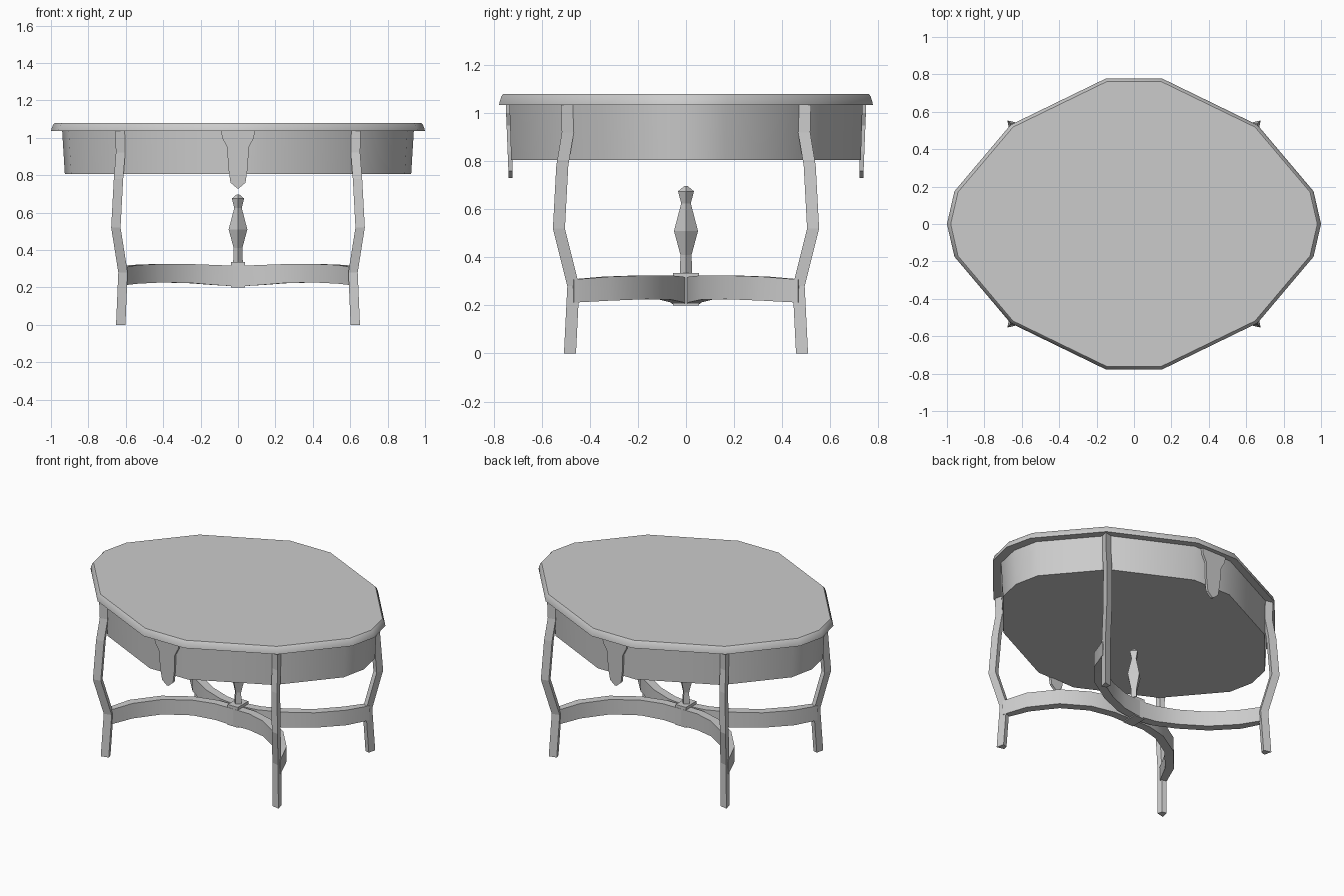
import bpy, bmesh, math
from mathutils import Vector

if "Cube" in bpy.data.objects:
    bpy.data.objects.remove(bpy.data.objects["Cube"])


def loft(name, rings, smooth=None):
    """Skin a list of equal-length closed rings and cap both ends."""
    bm = bmesh.new()
    vr = [[bm.verts.new(p) for p in ring] for ring in rings]
    n = len(rings[0])
    for a, b in zip(vr, vr[1:]):
        for i in range(n):
            j = (i + 1) % n
            bm.faces.new((a[i], a[j], b[j], b[i]))
    bm.faces.new(vr[0][::-1])
    bm.faces.new(vr[-1])
    bmesh.ops.recalc_face_normals(bm, faces=bm.faces)
    me = bpy.data.meshes.new(name)
    bm.to_mesh(me)
    bm.free()
    ob = bpy.data.objects.new(name, me)
    bpy.context.collection.objects.link(ob)
    if smooth:
        bpy.ops.object.select_all(action='DESELECT')
        ob.select_set(True)
        bpy.context.view_layer.objects.active = ob
        bpy.ops.object.shade_smooth_by_angle(angle=math.radians(smooth))
    return ob


def mirror(ob, x=True, y=True):
    m = ob.modifiers.new("mirror", 'MIRROR')
    m.use_axis = (x, y, False)
    m.use_mirror_merge = False


def outline(quarter):
    """Expand a quarter outline (starting on the x axis) to the full ring."""
    q = quarter
    half = q + [(-x, y) for x, y in reversed(q)]
    return half + [(x, -y) for x, y in reversed(half[1:-1])]


def ring(pts, z, sx=1.0, sy=1.0):
    return [(x * sx, y * sy, z) for x, y in pts]


# Faceted oval table top with a sloped rim
top = outline([(1.0, 0), (0.96, 0.175), (0.66, 0.53), (0.15, 0.778)])
loft("table_top", [ring(top, 1.035), ring(top, 1.045, 0.998, 0.998),
                   ring(top, 1.07, 0.989, 0.988), ring(top, 1.08, 0.98, 0.978)], 40)

# Apron, slightly tapered towards its closed underside
apron = outline([(0.94, 0), (0.905, 0.165), (0.62, 0.5), (0.14, 0.735)])
loft("apron", [ring(apron, 0.805, 0.985, 0.99), ring(apron, 1.036)], 40)

# Legs: kite section with its corner outward, swept along a bowed path
section = [(0, 0), (-0.05, -0.012), (-0.042, -0.042), (-0.012, -0.05)]
path = [(0.652, 0.508, 0), (0.64, 0.494, 0.28), (0.678, 0.554, 0.52),
        (0.664, 0.54, 0.78), (0.653, 0.517, 0.92), (0.656, 0.52, 1.036)]
leg = loft("legs", [[(x + u, y + v, z) for u, v in section] for x, y, z in path])
mirror(leg)

# Stretchers: arched arms that run from the legs to the centre block
arm = [(0, 0.028, 0.205, 0.315), (0.13, 0.038, 0.213, 0.32), (0.27, 0.085, 0.224, 0.325),
       (0.43, 0.185, 0.226, 0.325), (0.555, 0.33, 0.22, 0.32), (0.622, 0.475, 0.212, 0.308)]
rings = []
for i, (x, y, z0, z1) in enumerate(arm):
    a, b = arm[max(i - 1, 0)], arm[min(i + 1, len(arm) - 1)]
    t = Vector((b[0] - a[0], b[1] - a[1])).normalized() if i else Vector((1, 0))
    n = Vector((-t.y, t.x)) * (0.027 if i < 5 else 0.02)
    rings.append([(x + n.x, y + n.y, z0), (x - n.x, y - n.y, z0),
                  (x - n.x, y - n.y, z1), (x + n.x, y + n.y, z1)])
mirror(loft("stretchers", rings, 40))

# Centre block where the arms meet
rect = [(0.038, 0.055), (-0.038, 0.055), (-0.038, -0.055), (0.038, -0.055)]
loft("centre_block", [ring(rect, 0.2), ring(rect, 0.335)])

# Four-sided turned finial
diamond = [(1, 0), (0, 1), (-1, 0), (0, -1)]
profile = [(0.026, 0.33), (0.023, 0.41), (0.05, 0.51), (0.02, 0.625), (0.033, 0.675), (0.006, 0.698)]
loft("finial", [ring(diamond, z, r, r) for r, z in profile])

# Shaped pendants on the front and back of the apron
shape = [(0.09, 1.036), (0.085, 1.0), (0.058, 0.95), (0.052, 0.84), (0.04, 0.76), (0.005, 0.73)]
shape = shape + [(-x, z) for x, z in reversed(shape)]
pendant = loft("pendants", [[(x, 0.722, z) for x, z in shape],
                            [(x, 0.738 + 0.012 * (z - 0.73) / 0.3, z) for x, z in shape]])
mirror(pendant, x=False)
